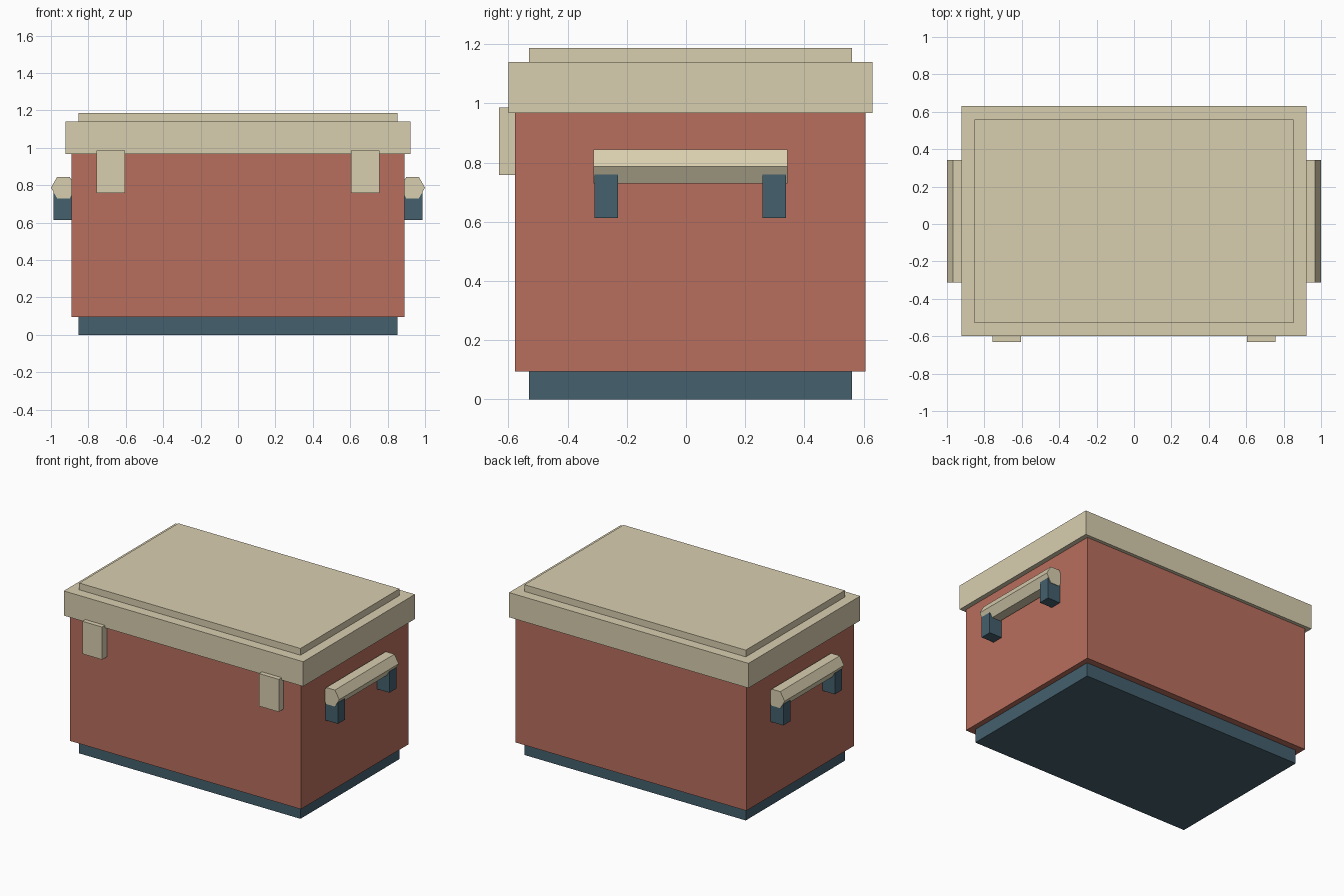
import bpy
import math

cube = bpy.data.objects.get("Cube")
if cube:
    bpy.data.objects.remove(cube, do_unlink=True)


def material(name, rgb):
    m = bpy.data.materials.new(name)
    m.use_nodes = True
    m.diffuse_color = (*rgb, 1)
    m.node_tree.nodes["Principled BSDF"].inputs["Base Color"].default_value = (*rgb, 1)
    return m


BEIGE = material("beige", (0.69, 0.62, 0.43))
BRICK = material("brick_red", (0.48, 0.156, 0.109))
TEAL = material("dark_teal", (0.058, 0.115, 0.152))


def box(name, mat, x, y, z):
    """Axis-aligned box from (low, high) ranges."""
    bpy.ops.mesh.primitive_cube_add(size=1, location=[sum(r) / 2 for r in (x, y, z)])
    ob = bpy.context.object
    ob.name = name
    ob.scale = [r[1] - r[0] for r in (x, y, z)]
    bpy.ops.object.transform_apply(location=False, rotation=False, scale=True)
    ob.data.materials.append(mat)
    return ob


# Chest: base, body, lid rim and raised lid panel
box("base", TEAL, (-0.853, 0.853), (-0.53, 0.56), (0, 0.11))
box("body", BRICK, (-0.89, 0.89), (-0.578, 0.606), (0.095, 0.98))
box("lid", BEIGE, (-0.923, 0.923), (-0.6, 0.63), (0.968, 1.14))
box("lid_panel", BEIGE, (-0.853, 0.853), (-0.53, 0.56), (1.13, 1.187))

for side, s in (("left", 1), ("right", -1)):
    # Front latch
    box(side + "_latch", BEIGE, sorted((s * 0.605, s * 0.757)), (-0.632, -0.57), (0.758, 0.985))

    # Hexagonal carrying bar
    bpy.ops.mesh.primitive_cylinder_add(
        vertices=6, radius=0.0667, depth=0.655,
        location=(s * 0.9333, 0.0145, 0.787),
        rotation=(math.pi / 2, math.pi / 6, 0))
    bar = bpy.context.object
    bar.name = side + "_handle_bar"
    bar.data.materials.append(BEIGE)

    # Handle brackets
    for end, y in (("front", (-0.309, -0.23)), ("back", (0.259, 0.338))):
        box(f"{side}_{end}_bracket", TEAL, sorted((s * 0.88, s * 0.987)), y, (0.613, 0.76))
